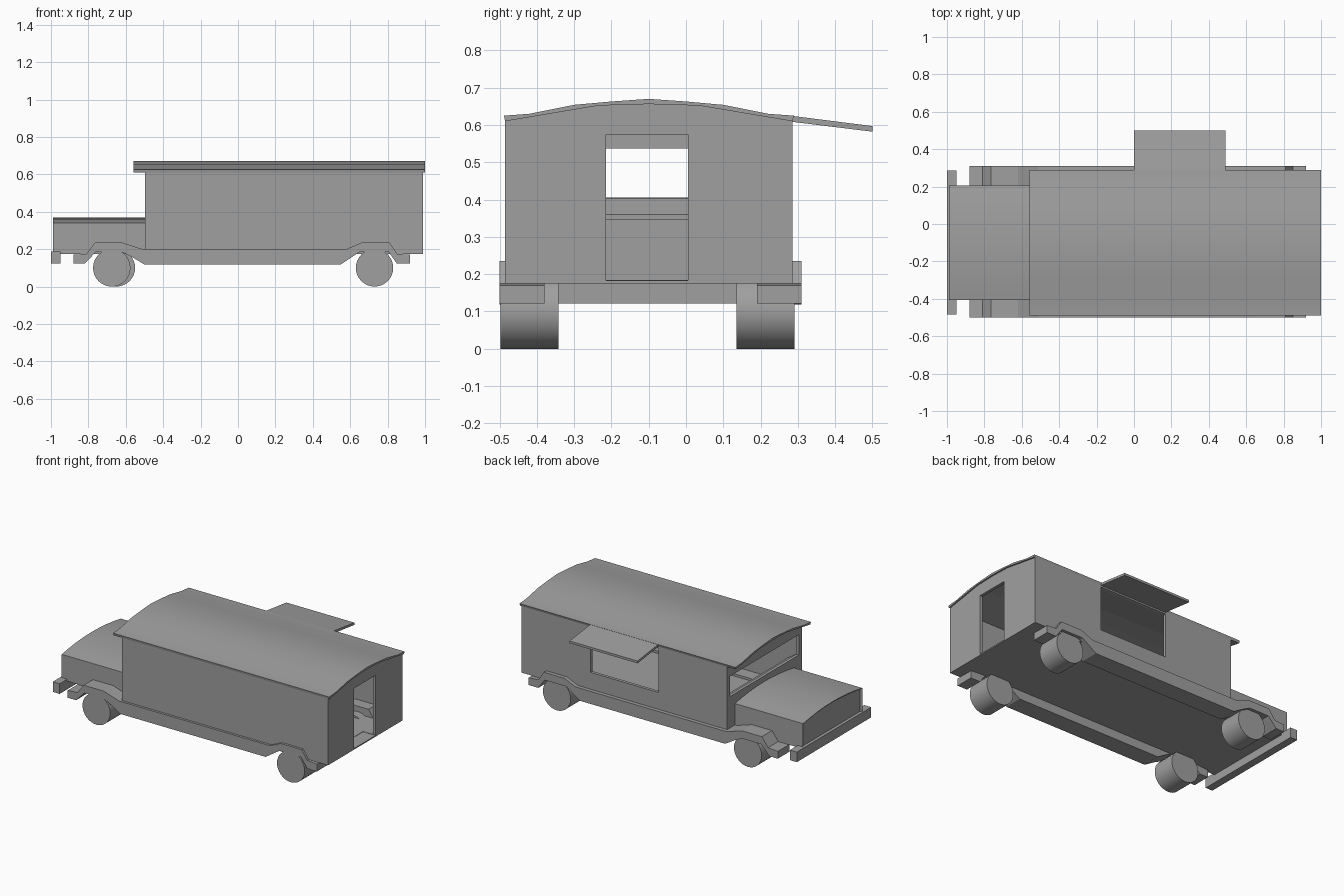
import bpy, bmesh, math
from mathutils import Matrix

if "Cube" in bpy.data.objects:
    bpy.data.objects.remove(bpy.data.objects["Cube"])

grey = bpy.data.materials.new("plain_grey")
grey.use_nodes = True
grey.diffuse_color = (0.35, 0.35, 0.35, 1)
grey.node_tree.nodes["Principled BSDF"].inputs["Base Color"].default_value = grey.diffuse_color


def finish(name, bm, smooth=False):
    bmesh.ops.recalc_face_normals(bm, faces=bm.faces)
    mesh = bpy.data.meshes.new(name)
    bm.to_mesh(mesh)
    bm.free()
    mesh.materials.append(grey)
    obj = bpy.data.objects.new(name, mesh)
    bpy.context.collection.objects.link(obj)
    if smooth:
        bpy.ops.object.select_all(action='DESELECT')
        obj.select_set(True)
        bpy.context.view_layer.objects.active = obj
        bpy.ops.object.shade_smooth_by_angle(angle=math.radians(30))
    return obj


def prism(name, points, axis, lo, hi, smooth=False, recess=None):
    """Extrude a (y, z) profile along x, or an (x, z) profile along y."""
    bm = bmesh.new()
    put = (lambda p, d: (d, p[0], p[1])) if axis == 'x' else (lambda p, d: (p[0], d, p[1]))
    ends = [[bm.verts.new(put(p, d)) for p in points] for d in (lo, hi)]
    caps = [bm.faces.new(ring) for ring in ends]
    count = len(points)
    for i in range(count):
        j = (i + 1) % count
        bm.faces.new((ends[0][i], ends[0][j], ends[1][j], ends[1][i]))
    if recess:
        bmesh.ops.recalc_face_normals(bm, faces=bm.faces)
        bmesh.ops.inset_region(bm, faces=[caps[0]], thickness=recess, depth=-recess)
    return finish(name, bm, smooth)


def box(name, x, y, z):
    return prism(name, [(x[0], z[0]), (x[1], z[0]), (x[1], z[1]), (x[0], z[1])], 'y', *y)


def cut(target, cutter):
    mod = target.modifiers.new("cut", 'BOOLEAN')
    mod.operation, mod.solver, mod.object = 'DIFFERENCE', 'EXACT', cutter
    bpy.context.view_layer.update()
    graph = bpy.context.evaluated_depsgraph_get()
    result = bpy.data.meshes.new_from_object(target.evaluated_get(graph))
    target.modifiers.clear()
    target.data = result
    bpy.data.objects.remove(cutter)


MID = -0.1

# Hollow body with arched top, door, windscreen and serving hatch
under = [(-0.485, 0.61), (-0.235, 0.652), (MID, 0.656), (0.035, 0.652), (0.285, 0.61)]
body = prism("body_shell", [(0.285, 0.175), (-0.485, 0.175)] + under, 'x', -0.497, 0.99)
inside = [(-0.465, 0.60), (-0.235, 0.64), (MID, 0.644), (0.035, 0.64), (0.265, 0.60)]
cut(body, prism("room_cutter", [(0.265, 0.185), (-0.465, 0.185)] + inside, 'x', -0.477, 0.97))
cut(body, box("door_cutter", (0.9, 1.1), (-0.215, 0.005), (0.183, 0.575)))
cut(body, box("windscreen_cutter", (-0.6, -0.4), (-0.455, 0.255), (0.405, 0.537)))
cut(body, box("hatch_cutter", (0.0, 0.49), (0.2, 0.4), (0.31, 0.598)))

# Sloping dashboard below the windscreen
prism("dashboard", [(-0.48, 0.405), (-0.41, 0.36), (-0.41, 0.345), (-0.48, 0.345)], 'y', -0.466, 0.266)

# Arched roof slab with front overhang
over = [(0.29, 0.625), (0.22, 0.63), (0.1, 0.654), (0.0, 0.663), (MID, 0.67),
        (-0.2, 0.663), (-0.3, 0.654), (-0.42, 0.63), (-0.488, 0.625)]
prism("roof", under + over, 'x', -0.56, 1.0, smooth=True)

# Raised hatch flap
prism("hatch_awning", [(0.28, 0.625), (0.28, 0.609), (0.5, 0.582), (0.5, 0.597)], 'x', 0.0, 0.49)

# Arched hood with recessed nose
steps = 8
arch = [(MID + 0.305 * (1 - 2 * i / steps), 0.34 + 0.028 * (1 - (1 - 2 * i / steps) ** 2))
        for i in range(steps + 1)]
prism("hood", [(-0.405, 0.175), (0.205, 0.175)] + arch, 'x', -0.99, -0.49,
      smooth=True, recess=0.01)

# Front bumper
box("front_bumper", (-1.0, -0.95), (-0.483, 0.285), (0.122, 0.188))

# Fenders joined by running boards
fender = [(-0.88, 0.122), (-0.88, 0.17), (-0.81, 0.175), (-0.765, 0.235), (-0.62, 0.235),
          (-0.51, 0.2), (0.58, 0.2), (0.66, 0.235), (0.81, 0.235), (0.85, 0.175),
          (0.92, 0.17), (0.92, 0.122), (0.85, 0.122), (0.805, 0.185), (0.65, 0.185),
          (0.59, 0.145), (0.55, 0.118), (-0.5, 0.118), (-0.57, 0.16), (-0.62, 0.185),
          (-0.76, 0.185), (-0.82, 0.122)]
for side, lo, hi in (("right", -0.5, -0.38), ("left", 0.19, 0.31)):
    prism(side + "_fender", fender, 'y', lo, hi)

# Wheels
for name, x, y in (("front_right_wheel", -0.675, -0.42), ("front_left_wheel", -0.65, 0.213),
                   ("rear_right_wheel", 0.73, -0.42), ("rear_left_wheel", 0.73, 0.213)):
    bm = bmesh.new()
    bmesh.ops.create_cone(bm, cap_ends=True, segments=32, radius1=0.1, radius2=0.1, depth=0.155,
                          matrix=Matrix.Translation((x, y, 0.1)) @ Matrix.Rotation(math.pi / 2, 4, 'X'))
    finish(name, bm, smooth=True)
